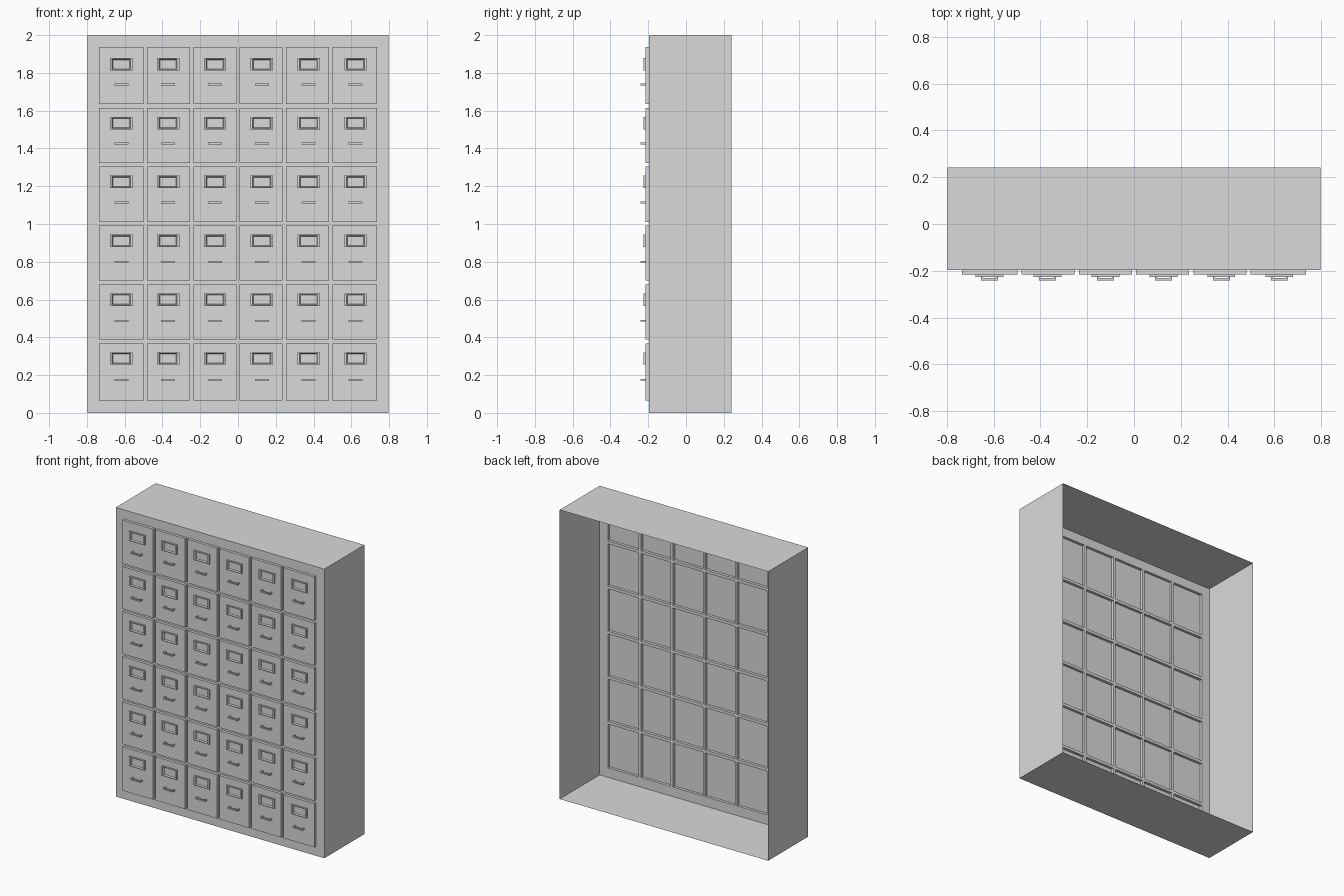
import bpy
import bmesh

cube = bpy.data.objects.get("Cube")
if cube:
    bpy.data.objects.remove(cube, do_unlink=True)

grey = bpy.data.materials.new("plain grey")
grey.use_nodes = True
GREY = (0.7, 0.7, 0.7, 1)
grey.diffuse_color = GREY
grey.node_tree.nodes["Principled BSDF"].inputs["Base Color"].default_value = GREY

COUNT = 6
HALF_W, HEIGHT = 0.798, 2.0
FRONT, BACK, DRAWER_FACE = -0.196, 0.241, -0.215
PULL_FACE = -0.241


def to_mesh(bm, name):
    mesh = bpy.data.meshes.new(name)
    bm.to_mesh(mesh)
    bm.free()
    mesh.materials.append(grey)
    return mesh


def place(mesh, name, location=(0, 0, 0)):
    obj = bpy.data.objects.new(name, mesh)
    obj.location = location
    bpy.context.collection.objects.link(obj)


def spans(low, high, gap):
    """Split a range into equal cells with gaps between them."""
    step = (high - low) / COUNT
    return [(low + i * step + (gap / 2 if i else 0),
             low + (i + 1) * step - (gap / 2 if i < COUNT - 1 else 0))
            for i in range(COUNT)]


def rectangle(bm, x0, x1, y, z0, z1):
    corners = ((x0, z0), (x1, z0), (x1, z1), (x0, z1))
    return [bm.verts.new((x, y, z)) for x, z in corners]


def bridge(bm, outer, inner):
    """Ring of four faces from an outer rectangle to an inner one."""
    for i in range(4):
        j = (i + 1) % 4
        bm.faces.new((outer[i], outer[j], inner[j], inner[i]))


columns = spans(-0.735, 0.735, 0.018)
rows = spans(0.066, 1.937, 0.02)

# Cabinet shell: pierced front sheet, open at the back
bm = bmesh.new()
xs = [-HALF_W] + [x for span in columns for x in span] + [HALF_W]
zs = [0] + [z for span in rows for z in span] + [HEIGHT]
grid = [[bm.verts.new((x, FRONT, z)) for x in xs] for z in zs]
for j in range(len(zs) - 1):
    for i in range(len(xs) - 1):
        if i % 2 and j % 2:
            continue  # drawer opening
        bm.faces.new((grid[j][i], grid[j][i + 1],
                      grid[j + 1][i + 1], grid[j + 1][i]))
# Sides, top and bottom
rims = (grid[0], [row[-1] for row in grid], grid[-1][::-1],
        [row[0] for row in reversed(grid)])
back = rectangle(bm, -HALF_W, HALF_W, BACK, 0, HEIGHT)
for i, rim in enumerate(rims):
    bm.faces.new([back[i], back[(i + 1) % 4]] + rim[::-1])
place(to_mesh(bm, "cabinet_shell"), "cabinet_shell")

# Label holder: raised frame with sloped inner edges
bm = bmesh.new()
rings = [rectangle(bm, -w, w, y, -h, h) for w, h, y in (
    (0.059, 0.033, 0), (0.059, 0.033, -0.011),
    (0.048, 0.028, -0.011), (0.043, 0.024, -0.001))]
for outer, inner in zip(rings, rings[1:]):
    bridge(bm, outer, inner)
bm.faces.new(rings[-1])
label_mesh = to_mesh(bm, "label_holder")

# Drawer pull: thin bracket bent from flat bar
reach = PULL_FACE - DRAWER_FACE
bar = 0.009
outline = [(-0.037, 0), (-0.037, reach), (0.037, reach), (0.037, 0),
           (0.037 - bar, 0), (0.037 - bar, reach + bar),
           (bar - 0.037, reach + bar), (bar - 0.037, 0)]
bm = bmesh.new()
face = bm.faces.new([bm.verts.new((x, y, -bar / 2)) for x, y in outline])
top = bmesh.ops.extrude_face_region(bm, geom=[face], use_keep_orig=True)["geom"]
bmesh.ops.translate(bm, vec=(0, 0, bar), verts=[
    v for v in top if isinstance(v, bmesh.types.BMVert)])
bmesh.ops.recalc_face_normals(bm, faces=bm.faces[:])
pull_mesh = to_mesh(bm, "drawer_pull")

# Drawers, open behind, each with its label holder and pull
for r, (z0, z1) in enumerate(rows):
    for c, (x0, x1) in enumerate(columns):
        tag = f"_{r + 1}_{c + 1}"
        bm = bmesh.new()
        rear = rectangle(bm, x0, x1, FRONT, z0, z1)
        fore = rectangle(bm, x0, x1, DRAWER_FACE, z0, z1)
        bridge(bm, rear, fore)
        bm.faces.new(fore)
        place(to_mesh(bm, "drawer_front" + tag), "drawer_front" + tag)
        x = -0.618 + 0.248 * c
        place(label_mesh, "label_holder" + tag, (x, DRAWER_FACE, 0.288 + 0.3115 * r))
        place(pull_mesh, "drawer_pull" + tag, (x, DRAWER_FACE, 0.175 + 0.3128 * r))
